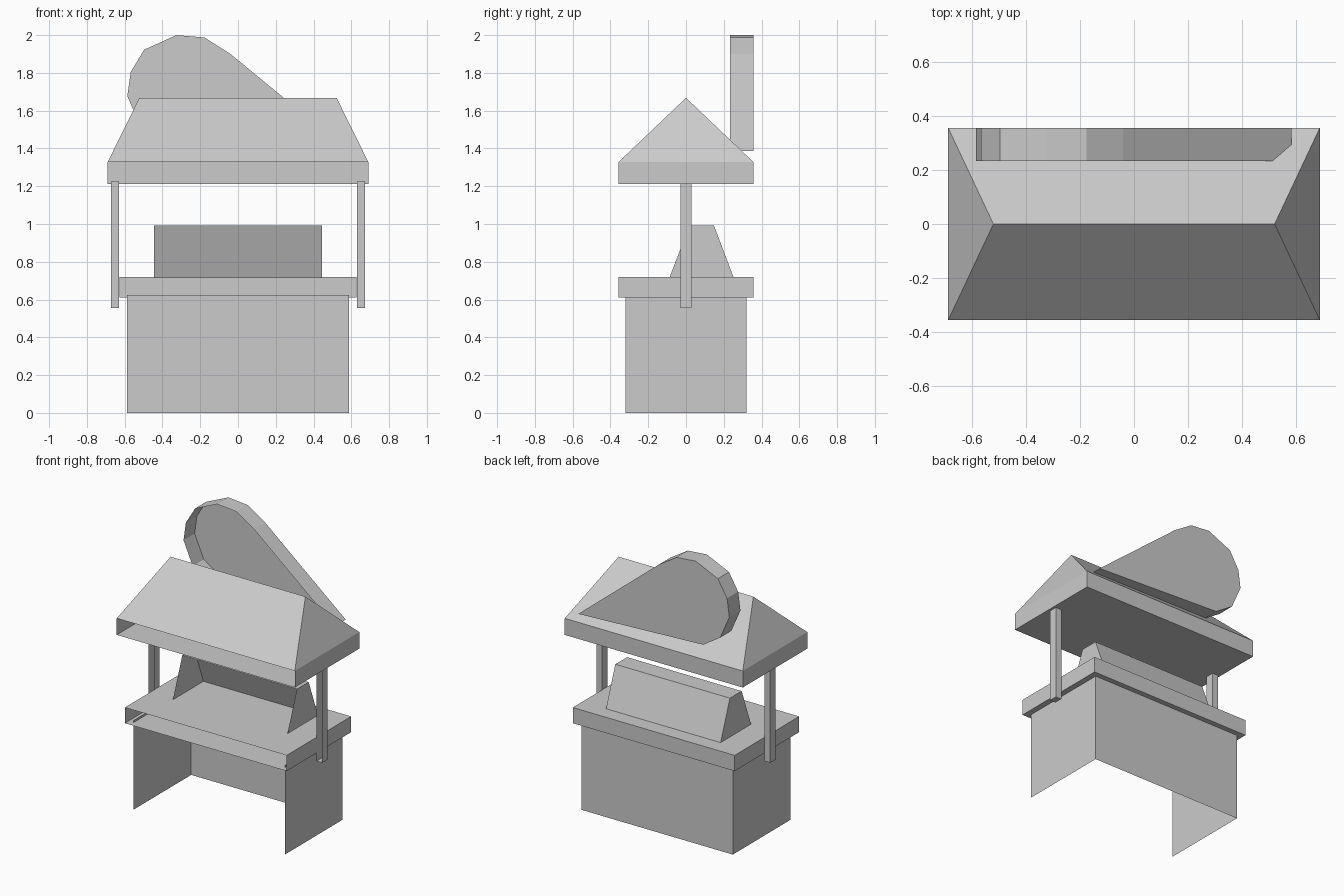
import bpy, bmesh

if "Cube" in bpy.data.objects:
    bpy.data.objects.remove(bpy.data.objects["Cube"])

grey = bpy.data.materials.new("plain_grey")
grey.diffuse_color = (0.6, 0.6, 0.6, 1)
grey.use_nodes = True
grey.node_tree.nodes["Principled BSDF"].inputs["Base Color"].default_value = grey.diffuse_color


def finish(name, bm, drop=()):
    """Open the front side (and any extra directions), then make the object."""
    bmesh.ops.recalc_face_normals(bm, faces=bm.faces)
    bm.normal_update()
    gone = [f for f in bm.faces if f.normal.y < -0.8
            or ("top" in drop and f.normal.z > 0.9)
            or ("bottom" in drop and f.normal.z < -0.9)]
    bmesh.ops.delete(bm, geom=gone, context='FACES')
    mesh = bpy.data.meshes.new(name)
    bm.to_mesh(mesh)
    bm.free()
    mesh.materials.append(grey)
    obj = bpy.data.objects.new(name, mesh)
    bpy.context.collection.objects.link(obj)
    return obj


def loft(name, rings, drop=()):
    """Closed solid through a list of matching point rings."""
    bm = bmesh.new()
    loops = [[bm.verts.new(p) for p in ring] for ring in rings]
    n = len(loops[0])
    for a, b in zip(loops, loops[1:]):
        for i in range(n):
            j = (i + 1) % n
            bm.faces.new((a[i], a[j], b[j], b[i]))
    bm.faces.new(loops[0])
    bm.faces.new(loops[-1])
    return finish(name, bm, drop)


def rect(x0, x1, y0, y1, z):
    return [(x0, y0, z), (x1, y0, z), (x1, y1, z), (x0, y1, z)]


def box(name, x0, x1, y0, y1, z0, z1, drop=()):
    return loft(name, [rect(x0, x1, y0, y1, z0), rect(x0, x1, y0, y1, z1)], drop)


# Counter: walls open to the front, with an overhanging slab
box("counter_base", -0.587, 0.587, -0.32, 0.32, 0, 0.625, ("top", "bottom"))
box("counter_top", -0.627, 0.627, -0.357, 0.357, 0.61, 0.72)

# Display bin, tapering in depth
loft("display_bin", [rect(-0.444, 0.444, -0.088, 0.253, 0.715),
                     rect(-0.444, 0.444, 0.018, 0.148, 0.992)], ("bottom",))

# Posts on both sides
for side, s in (("left", -1), ("right", 1)):
    xs = sorted((s * 0.629, s * 0.673))
    box(side + "_post", xs[0], xs[1], -0.029, 0.029, 0.555, 1.225)

# Hipped roof: eave band below, ridge above
bm = bmesh.new()
low = [bm.verts.new(p) for p in rect(-0.69, 0.69, -0.357, 0.357, 1.212)]
eave = [bm.verts.new(p) for p in rect(-0.69, 0.69, -0.357, 0.357, 1.328)]
ridge = [bm.verts.new((x, 0, 1.668)) for x in (-0.522, 0.522)]
bm.faces.new(low)
for i in range(4):
    j = (i + 1) % 4
    bm.faces.new((low[i], low[j], eave[j], eave[i]))
bm.faces.new((eave[0], eave[1], ridge[1], ridge[0]))
bm.faces.new((eave[2], eave[3], ridge[0], ridge[1]))
bm.faces.new((eave[1], eave[2], ridge[1]))
bm.faces.new((eave[3], eave[0], ridge[0]))
finish("roof", bm)

# Drop-shaped sign behind the roof
outline = [(0.585, 1.387), (-0.04, 1.90), (-0.177, 1.987), (-0.325, 2.0),
           (-0.497, 1.923), (-0.568, 1.804), (-0.586, 1.677),
           (-0.515, 1.515), (-0.384, 1.43)]
loft("drop_sign", [[(x, y, z) for x, z in outline] for y in (0.234, 0.357)])
